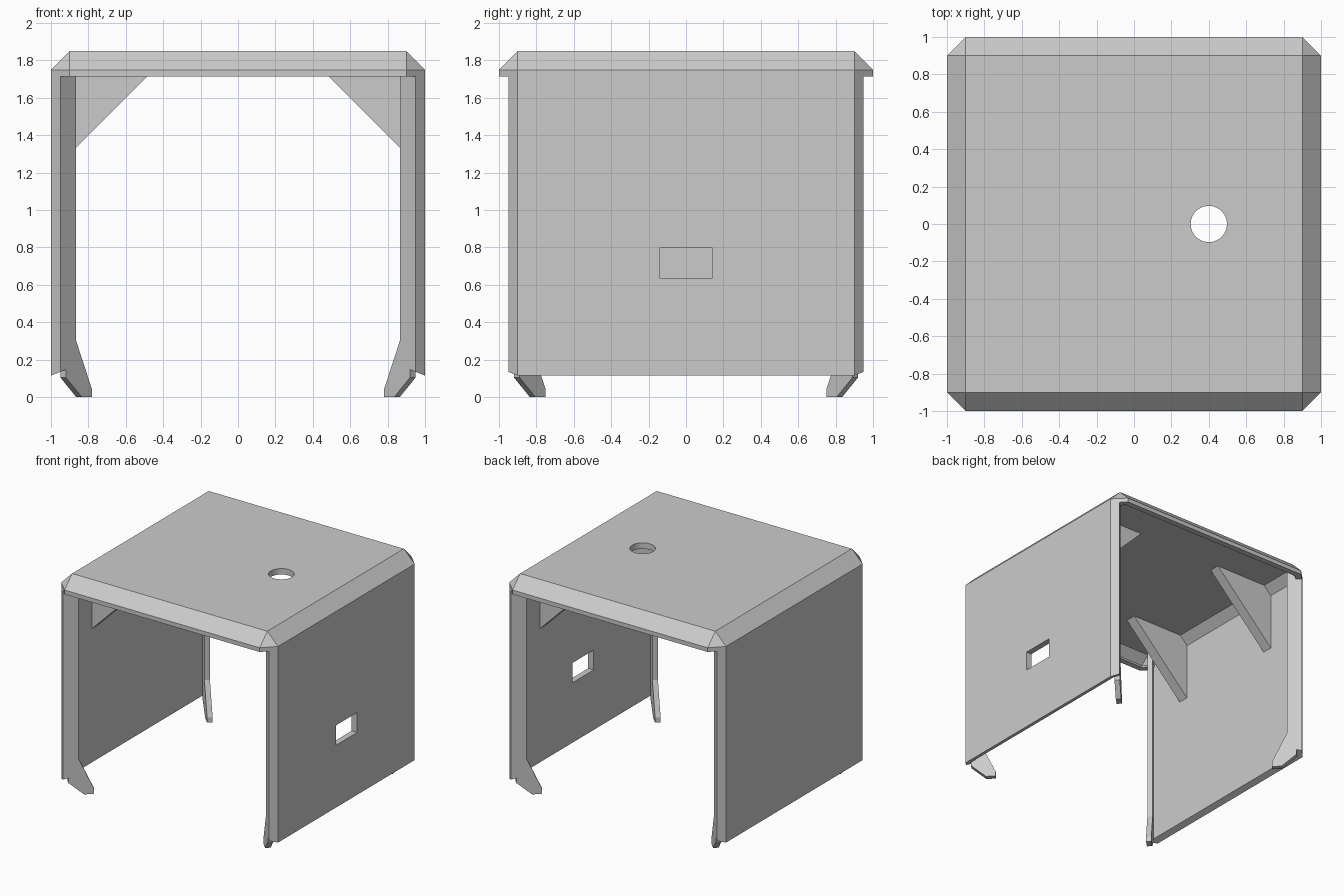
import bpy
import bmesh
from mathutils import Vector

old = bpy.data.objects.get("Cube")
if old:
    bpy.data.objects.remove(old, do_unlink=True)

grey = bpy.data.materials.new("plain_grey")
grey.use_nodes = True
grey.diffuse_color = (0.6, 0.6, 0.6, 1)
grey.node_tree.nodes["Principled BSDF"].inputs["Base Color"].default_value = (0.6, 0.6, 0.6, 1)


def finish(name, bm):
    bmesh.ops.recalc_face_normals(bm, faces=bm.faces)
    mesh = bpy.data.meshes.new(name)
    bm.to_mesh(mesh)
    bm.free()
    mesh.materials.append(grey)
    obj = bpy.data.objects.new(name, mesh)
    bpy.context.collection.objects.link(obj)
    return obj


def prism(name, points, offset):
    """Extrude a flat outline along an offset vector."""
    bm = bmesh.new()
    face = bm.faces.new([bm.verts.new(p) for p in points])
    new = bmesh.ops.extrude_face_region(bm, geom=[face])["geom"]
    verts = [g for g in new if isinstance(g, bmesh.types.BMVert)]
    bmesh.ops.translate(bm, verts=verts, vec=Vector(offset))
    if not any(f.is_valid and len(f.verts) == len(points) and
               all(v not in verts for v in f.verts) for f in bm.faces):
        bm.faces.new([bm.verts[i] for i in range(len(points))])
    return finish(name, bm)


def cap_solid(name, flat, side, top, shoulder, bottom):
    """Chamfered block: square top, eight-sided rim."""
    bm = bmesh.new()
    signs = [(a, b) for a in (-1, 1) for b in (-1, 1)]
    for a, b in signs:
        bm.verts.new((a * flat, b * flat, top))
        for z in (shoulder, bottom):
            bm.verts.new((a * side, b * flat, z))
            bm.verts.new((a * flat, b * side, z))
    bmesh.ops.convex_hull(bm, input=bm.verts)
    bmesh.ops.dissolve_limit(bm, angle_limit=0.01, verts=bm.verts, edges=bm.edges)
    return finish(name, bm)


def cut(obj, cutter):
    mod = obj.modifiers.new("cut", "BOOLEAN")
    mod.operation = "DIFFERENCE"
    mod.solver = "EXACT"
    mod.object = cutter
    cutter.hide_render = True
    bpy.context.view_layer.objects.active = obj
    bpy.ops.object.modifier_apply(modifier=mod.name)
    bpy.data.objects.remove(cutter, do_unlink=True)


# Hollow chamfered roof with a round hole
roof = cap_solid("roof", 0.9, 1.0, 1.85, 1.75, 1.715)
cut(roof, cap_solid("roof_hollow", 0.88, 0.95, 1.80, 1.73, 1.6))
bm = bmesh.new()
bmesh.ops.create_cone(bm, cap_ends=True, segments=40, radius1=0.097, radius2=0.097, depth=0.4)
bmesh.ops.translate(bm, verts=bm.verts, vec=(0.4, 0, 1.85))
cut(roof, finish("hole_cutter", bm))

half_plan = [(1, 0.9), (0.95, 0.95), (0.92, 0.92), (0.95, 0.89)]
plan = half_plan + [(x, -y) for x, y in reversed(half_plan)]
blade = [(0.92, 1.77), (0.865, 1.81), (0.865, 0.3), (0.78, 0.04),
         (0.78, 0), (0.835, 0), (0.92, 0.105)]
brace = [(0.97, 1.23), (0.97, 1.74), (0.89, 1.82), (0.38, 1.82)]

for side, s in (("left", 1), ("right", -1)):
    # Side wall with bent ends and a bottom edge that slopes up inward
    wall = prism(side + "_wall", [(s * x, y, 0.115 + 0.4 * (1 - x)) for x, y in plan], (0, 0, 1))
    for v in wall.data.vertices:
        if v.co.z > 1:
            v.co.z = 1.715

    # Window in the left wall only
    if s == 1:
        rect = [(0.8, y, z) for y, z in ((-0.14, 0.635), (0.14, 0.635), (0.14, 0.8), (-0.14, 0.8))]
        cut(wall, prism("window_cutter", rect, (0.4, 0, 0)))

    for end, e in (("back", 1), ("front", -1)):
        # Diagonal corner flange ending in a clip foot
        prism(f"{side}_{end}_corner_foot", [(s * d, e * d, z) for d, z in blade],
              (s * 0.03, -e * 0.03, 0))
        # Triangular brace under the roof
        prism(f"{side}_{end}_brace", [(s * x, e * 0.52 - 0.045, z) for x, z in brace],
              (0, 0.09, 0))
